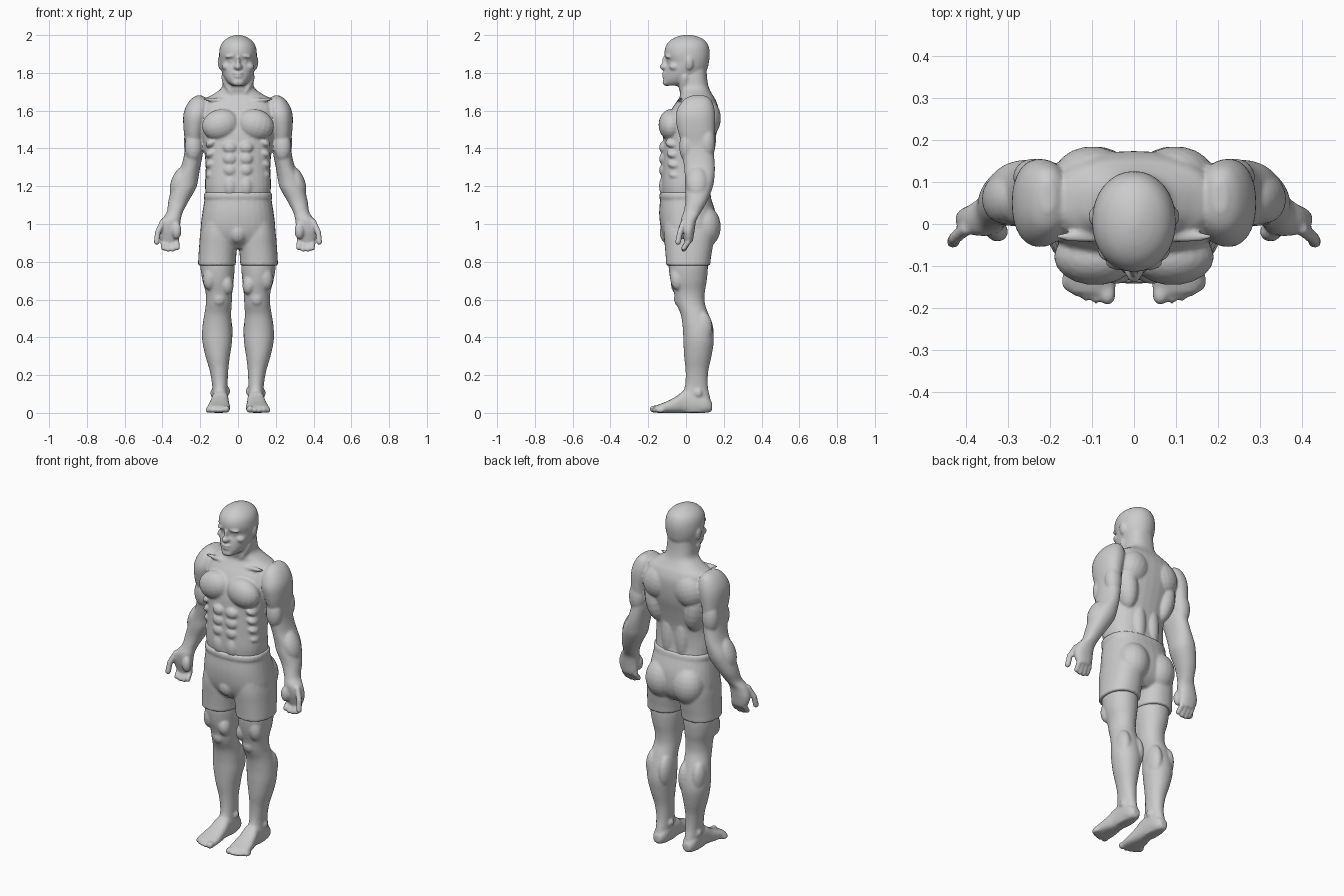
import bpy, bmesh, math
from mathutils import Vector, Matrix


def spline(a, b, c, d, t):
    return 0.5 * (2*b + (c - a)*t + (2*a - 5*b + 4*c - d)*t*t + (3*b - a - 3*c + d)*t**3)


def skin(bm, loops):
    """Closed surface through loops of points."""
    loops = [[bm.verts.new(co) for co in loop] for loop in loops]
    n = len(loops[0])
    for l0, l1 in zip(loops, loops[1:]):
        for k in range(n):
            bm.faces.new((l0[k], l0[(k+1) % n], l1[(k+1) % n], l1[k]))
    bm.faces.new(loops[0][::-1])
    bm.faces.new(loops[-1])


def loft(bm, rings, sides=(1,), p=2.2, axis='Z', n=32, steps=4):
    """Closed tube; ring = (position on axis, x min, x max, low, high of third axis)."""
    fine = []
    for i in range(len(rings) - 1):
        q = [rings[max(0, min(len(rings) - 1, i + k))] for k in (-1, 0, 1, 2)]
        for s in range(steps):
            fine.append([spline(*v, s / steps) for v in zip(*q)])
    fine.append(rings[-1])
    for sx in sides:
        loops = []
        for h, x0, x1, a, b in fine:
            loop = []
            for k in range(n):
                c, s = math.cos(2*math.pi*k/n), math.sin(2*math.pi*k/n)
                u = (x0 + x1)/2 + (x1 - x0)/2 * math.copysign(abs(c)**(2/p), c)
                v = (a + b)/2 + (b - a)/2 * math.copysign(abs(s)**(2/p), s)
                loop.append((sx*u, v, h) if axis == 'Z' else (sx*u, h, v))
            loops.append(loop)
        skin(bm, loops)


def sphere(n, rows):
    """Unit sphere as loops of points."""
    return [[Vector((math.sin(t)*math.cos(2*math.pi*k/n), math.sin(t)*math.sin(2*math.pi*k/n), math.cos(t)))
             for k in range(n)] for t in (math.pi*(j + .2)/(rows - .6) for j in range(rows))]


ROUND, SMALL = sphere(18, 12), sphere(10, 7)


def ball(bm, c, r, tilt=0, mirror=True, shape=ROUND):
    """Ellipsoid muscle, mirrored across x; tilt leans it in the front plane."""
    for sx in ((1, -1) if mirror else (1,)):
        m = (Matrix.Translation((sx*c[0], c[1], c[2]))
             @ Matrix.Rotation(math.radians(sx*tilt), 4, 'Y') @ Matrix.Diagonal((*r, 1)))
        skin(bm, [[m @ v for v in loop] for loop in shape])


def finger(bm, pts, r):
    """Chain of small spheres along a bent path."""
    for a, b in zip(pts, pts[1:]):
        for i in range(5):
            ball(bm, Vector(a).lerp(Vector(b), i/4), (r, r, r), shape=SMALL)


def finish(name, bm, voxel, smooth):
    """Fuse all the lumps into one smooth skin."""
    bmesh.ops.recalc_face_normals(bm, faces=bm.faces[:])
    me = bpy.data.meshes.new(name)
    bm.to_mesh(me)
    bm.free()
    ob = bpy.data.objects.new(name, me)
    bpy.context.collection.objects.link(ob)
    rm = ob.modifiers.new("fuse", 'REMESH')
    rm.mode = 'VOXEL'
    rm.voxel_size = voxel
    rm.use_smooth_shade = True
    sm = ob.modifiers.new("soften", 'SMOOTH')
    sm.factor = 0.5
    sm.iterations = smooth


def sym(rows):
    return [(z, -w, w, a, b) for z, w, a, b in rows]


BOTH = (1, -1)

# ---- upper body: torso and neck
bm = bmesh.new()
loft(bm, sym([(1.12, .165, -.125, .13), (1.2, .175, -.133, .115), (1.3, .171, -.13, .118),
              (1.4, .18, -.125, .14), (1.48, .192, -.12, .162), (1.55, .2, -.105, .172),
              (1.61, .2, -.075, .172), (1.655, .185, -.045, .158), (1.685, .135, -.03, .14),
              (1.72, .088, -.038, .122), (1.77, .08, -.043, .112), (1.84, .075, -.04, .108)]), p=2.4)
# chest, back and belly muscles
ball(bm, (.092, -.078, 1.525), (.1, .068, .082), 15)
ball(bm, (.1, .115, 1.56), (.09, .07, .1), -20)
ball(bm, (.13, .085, 1.45), (.062, .075, .14), 8)
ball(bm, (.045, .085, 1.25), (.045, .045, .15))
ball(bm, (.07, .085, 1.66), (.1, .055, .035), 22)
ball(bm, (.1, -.03, 1.655), (.09, .014, .012), -5)
for z, w in ((1.405, .04), (1.345, .04), (1.285, .038), (1.2, .036)):
    ball(bm, (.042, -.112, z), (w, .031, .034 if z > 1.25 else .06))
for i in range(4):
    ball(bm, (.14, -.07 + .006*i, 1.43 - .055*i), (.035, .04, .022), 30)
# arms
loft(bm, [(1.68, .19, .22, .03, .1), (1.66, .165, .25, -.01, .13), (1.62, .15, .277, -.04, .148),
          (1.57, .155, .29, -.055, .155), (1.5, .175, .288, -.045, .152), (1.43, .187, .281, -.025, .148),
          (1.37, .187, .285, -.02, .148), (1.3, .2, .303, -.01, .153), (1.24, .21, .335, -.005, .15),
          (1.19, .222, .352, -.005, .14), (1.12, .262, .369, -.003, .112), (1.06, .293, .378, -.014, .078),
          (1.02, .303, .408, -.028, .055), (.97, .308, .425, -.025, .046), (.93, .311, .418, -.015, .04),
          (.905, .322, .405, -.008, .034)], BOTH)
ball(bm, (.236, .004, 1.41), (.046, .04, .08))
ball(bm, (.24, .112, 1.43), (.048, .044, .09))
ball(bm, (.31, .06, 1.22), (.045, .06, .09), -20)
# hands
for x, tip in ((.324, .875), (.349, .866), (.374, .866), (.397, .873)):
    finger(bm, [(x, .014, .95), (x, .012, .905), (x - .003, -.012, tip)], .0145)
finger(bm, [(.4, -.012, 1.01), (.425, -.032, .955), (.43, -.042, .905)], .0165)
ball(bm, (.325, -.018, .965), (.026, .024, .045))
# head
loft(bm, sym([(1.732, .03, -.108, -.01), (1.75, .055, -.12, .05), (1.78, .076, -.118, .088),
              (1.82, .09, -.111, .113), (1.858, .097, -.101, .122), (1.9, .1, -.114, .126),
              (1.94, .094, -.108, .12), (1.97, .075, -.086, .102), (1.99, .045, -.052, .068),
              (2.001, .012, -.012, .028)]), p=2.05)
# face and ears
ball(bm, (0, -.115, 1.832), (.018, .026, .018), mirror=False)
ball(bm, (0, -.106, 1.856), (.011, .022, .04), mirror=False)
ball(bm, (.034, -.09, 1.889), (.036, .022, .011), 8)
ball(bm, (.034, -.083, 1.862), (.016, .015, .011))
ball(bm, (.06, -.06, 1.835), (.028, .03, .02), 20)
ball(bm, (.012, -.112, 1.832), (.013, .014, .011))
ball(bm, (0, -.112, 1.797), (.028, .016, .007), mirror=False)
ball(bm, (0, -.111, 1.781), (.025, .016, .008), mirror=False)
ball(bm, (0, -.104, 1.75), (.033, .02, .02), mirror=False)
ball(bm, (.098, .018, 1.85), (.009, .02, .034), 8)
ball(bm, (.05, -.005, 1.72), (.02, .03, .08), 25)
finish("upper_body", bm, .0065, 4)

# ---- shorts
bm = bmesh.new()
loft(bm, sym([(1.165, .172, -.132, .122), (1.12, .179, -.138, .138), (1.05, .19, -.142, .158),
              (.97, .198, -.132, .16), (.91, .185, -.108, .14), (.87, .12, -.07, .1)]), p=2.4)
loft(bm, sym([(1.168, .18, -.14, .127), (1.14, .183, -.143, .134)]), p=2.4)
loft(bm, [(1.02, .015, .185, -.115, .14), (.95, .006, .2, -.118, .15), (.88, .006, .206, -.112, .142),
          (.82, .01, .21, -.107, .132), (.78, .012, .212, -.105, .128)], BOTH, p=2.3)
ball(bm, (.088, .1, .985), (.092, .085, .11))
ball(bm, (0, -.095, .955), (.05, .045, .06), mirror=False)
finish("shorts", bm, .008, 3)

# ---- legs and feet
bm = bmesh.new()
loft(bm, [(.82, .025, .195, -.088, .112), (.77, .018, .199, -.092, .116), (.7, .023, .188, -.082, .11),
          (.64, .03, .172, -.065, .1), (.58, .033, .17, -.052, .1), (.52, .036, .179, -.028, .12),
          (.45, .032, .189, -.017, .14), (.38, .031, .189, -.014, .147), (.3, .043, .172, -.01, .135),
          (.22, .052, .149, -.002, .118), (.14, .055, .136, -.006, .116), (.08, .055, .136, -.03, .128),
          (.03, .056, .135, -.04, .136), (.002, .062, .128, -.04, .128)], BOTH, p=2.1)
ball(bm, (.1, -.036, .605), (.036, .028, .042))
ball(bm, (.06, -.04, .68), (.036, .04, .055), 10)
ball(bm, (.145, -.045, .72), (.04, .04, .07), -8)
ball(bm, (.066, .085, .43), (.038, .062, .1))
ball(bm, (.15, .085, .45), (.038, .055, .09))
ball(bm, (.056, .06, .115), (.015, .02, .022))
ball(bm, (.134, .065, .105), (.013, .02, .022))
loft(bm, [(.138, .075, .118, .012, .055), (.1, .055, .136, 0, .09), (.0, .05, .139, 0, .118),
          (-.05, .047, .149, 0, .088), (-.1, .042, .16, 0, .062), (-.14, .042, .164, 0, .046),
          (-.165, .045, .15, .002, .036)], BOTH, p=2.6, axis='Y')
for i in range(5):
    r = .02 if i == 0 else .0145
    ball(bm, (.063 + .005*(i > 0) + .0225*i, -.167 + .002*i*i, r), (r, .026, r))
finish("legs", bm, .007, 4)
